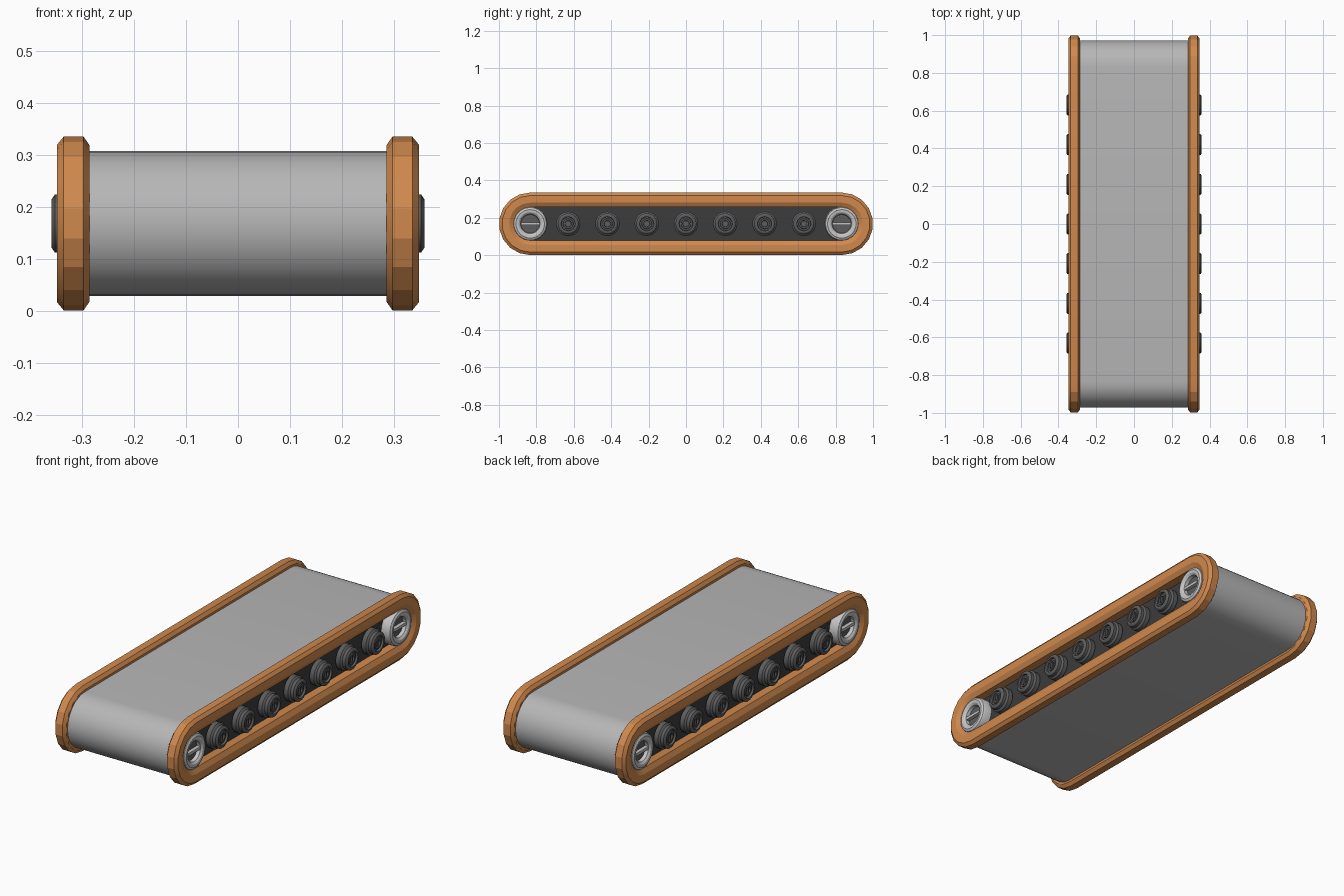
import bpy, bmesh, math

if "Cube" in bpy.data.objects:
    bpy.data.objects.remove(bpy.data.objects["Cube"], do_unlink=True)

MID_Z, END_Y = 0.168, 0.833


def material(name, r, g, b):
    m = bpy.data.materials.new(name)
    m.use_nodes = True
    m.diffuse_color = (r, g, b, 1)
    m.node_tree.nodes["Principled BSDF"].inputs["Base Color"].default_value = (r, g, b, 1)
    return m


orange = material("orange frame", 0.63, 0.25, 0.075)
belt_grey = material("belt grey", 0.47, 0.47, 0.47)
panel_dark = material("panel charcoal", 0.045, 0.045, 0.045)
roller_grey = material("roller dark grey", 0.11, 0.11, 0.11)
cap_light = material("cap light grey", 0.56, 0.56, 0.56)


def stadium(r, segs):
    """Long round-ended outline in y and z."""
    pts = []
    for sign in (1, -1):
        for i in range(segs + 1):
            a = -math.pi / 2 + math.pi * i / segs
            pts.append((sign * (END_Y + r * math.cos(a)), MID_Z + sign * r * math.sin(a)))
    return pts


def circle(y, r, segs):
    step = math.tau / segs
    return [(y + r * math.cos(i * step), MID_Z + r * math.sin(i * step)) for i in range(segs)]


def loft(name, mat, profile, outline, closed=False, caps=False, angle=30):
    """Skin outlines given by (x, radius) pairs."""
    bm = bmesh.new()
    rings = [[bm.verts.new((x, y, z)) for y, z in outline(r)] for x, r in profile]
    n = len(rings[0])
    pairs = list(zip(rings, rings[1:]))
    if closed:
        pairs.append((rings[-1], rings[0]))
    for a, b in pairs:
        for i in range(n):
            j = (i + 1) % n
            bm.faces.new((a[i], a[j], b[j], b[i]))
    if caps:
        bm.faces.new(rings[0])
        bm.faces.new(rings[-1])
    return finish(name, mat, bm, angle)


def box(name, mat, centre, size):
    bm = bmesh.new()
    bmesh.ops.create_cube(bm, size=1)
    for v in bm.verts:
        v.co = [c + s * p for c, s, p in zip(centre, size, v.co)]
    return finish(name, mat, bm, 10)


def finish(name, mat, bm, angle):
    bmesh.ops.recalc_face_normals(bm, faces=bm.faces)
    mesh = bpy.data.meshes.new(name)
    bm.to_mesh(mesh)
    bm.free()
    mesh.materials.append(mat)
    ob = bpy.data.objects.new(name, mesh)
    bpy.context.collection.objects.link(ob)
    bpy.ops.object.select_all(action="DESELECT")
    ob.select_set(True)
    bpy.context.view_layer.objects.active = ob
    bpy.ops.object.shade_smooth_by_angle(angle=math.radians(angle))
    return ob


# Belt
loft("belt", belt_grey, [(-0.3, 0.139), (0.3, 0.139)], lambda r: stadium(r, 16))

# Cross-sections, outward along x
FRAME = [(0.285, 0.15), (0.297, 0.167), (0.335, 0.167), (0.348, 0.151),
         (0.348, 0.113), (0.335, 0.089), (0.285, 0.089)]
ROLLER = [(0.285, 0.04), (0.298, 0.04), (0.304, 0.065), (0.328, 0.065), (0.336, 0.056),
          (0.352, 0.056), (0.358, 0.047), (0.358, 0.038), (0.348, 0.036),
          (0.348, 0.028), (0.354, 0.026), (0.354, 0.018), (0.346, 0.016)]
CAP = [(0.285, 0.092), (0.328, 0.092), (0.338, 0.087), (0.344, 0.076),
       (0.342, 0.062), (0.334, 0.052), (0.315, 0.049)]

for label, side in (("left", 1), ("right", -1)):
    def flip(profile):
        return [(side * x, r) for x, r in profile]

    # Side frame and recessed panel
    loft(label + "_frame", orange, flip(FRAME), lambda r: stadium(r, 9), closed=True, angle=15)
    loft(label + "_panel", panel_dark, flip([(0.28, 0.11), (0.292, 0.11)]),
         lambda r: stadium(r, 9), caps=True)

    # Small stepped rollers
    for i in range(7):
        y = (i - 3) * 0.21
        loft(f"{label}_roller_{i + 1}", roller_grey, flip(ROLLER),
             lambda r: circle(y, r, 24), caps=True)
        box(f"{label}_roller_pin_{i + 1}", roller_grey, (side * 0.349, y, MID_Z), (0.01, 0.01, 0.03))

    # Large end caps with a bar across the hollow
    for end, y in (("back", END_Y), ("front", -END_Y)):
        loft(f"{label}_{end}_cap", cap_light, flip(CAP), lambda r: circle(y, r, 32))
        loft(f"{label}_{end}_cap_hollow", roller_grey, flip([(0.3, 0.051), (0.317, 0.051)]),
             lambda r: circle(y, r, 32), caps=True)
        box(f"{label}_{end}_cap_bar", cap_light, (side * 0.326, y, MID_Z), (0.02, 0.098, 0.014))
